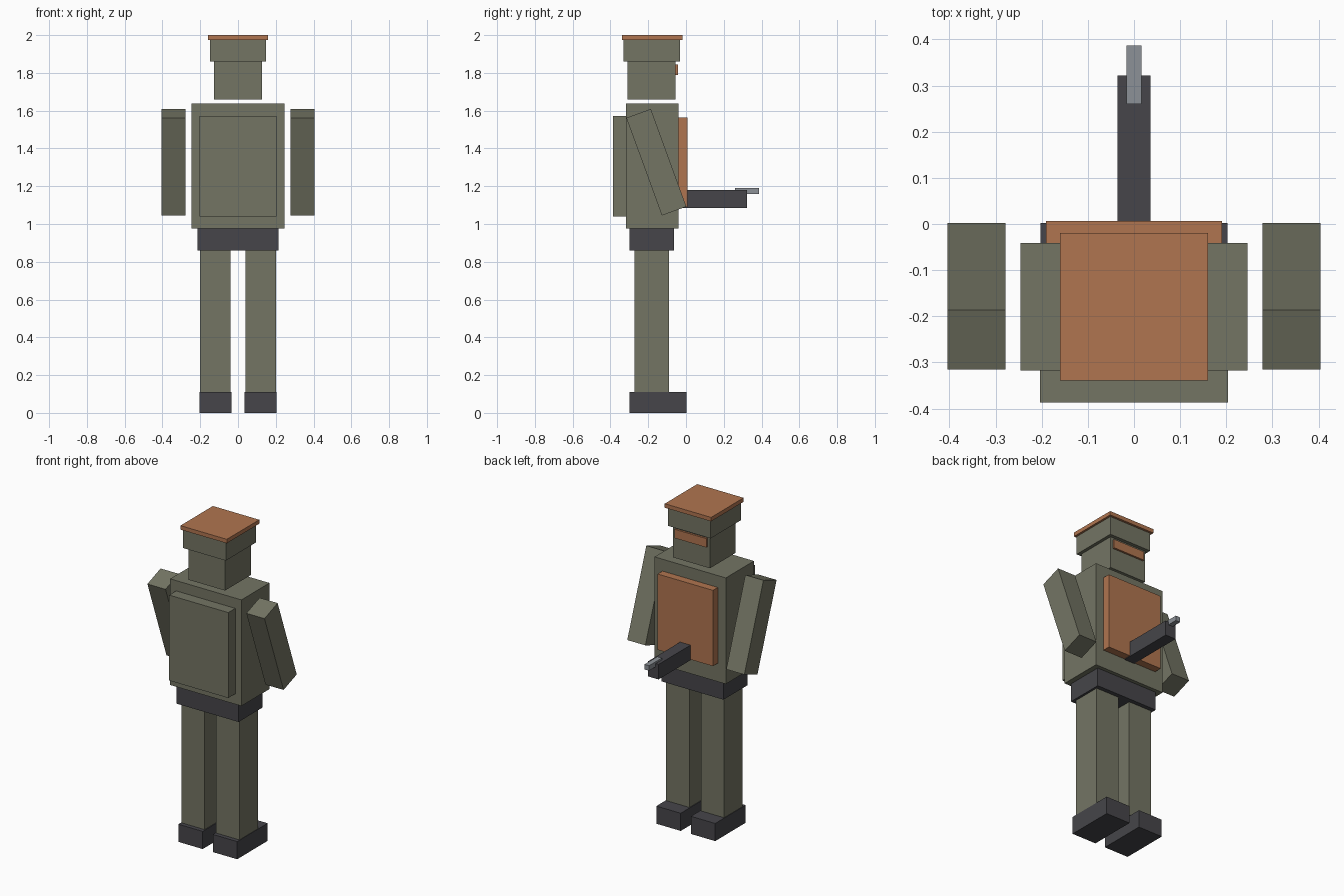
import bpy
import bmesh
import math
from mathutils import Matrix

if "Cube" in bpy.data.objects:
    bpy.data.objects.remove(bpy.data.objects["Cube"])


def material(name, rgb):
    m = bpy.data.materials.new(name)
    m.diffuse_color = (*rgb, 1.0)
    m.use_nodes = True
    m.node_tree.nodes["Principled BSDF"].inputs["Base Color"].default_value = m.diffuse_color
    return m


OLIVE = material("olive", (0.174, 0.178, 0.127))
ORANGE = material("orange brown", (0.434, 0.178, 0.080))
DARK = material("charcoal", (0.061, 0.060, 0.068))
GREY = material("steel grey", (0.262, 0.283, 0.309))


def box(name, xr, yr, zr, mat, tilt=0.0):
    """Box from axis ranges, optionally tilted about the x axis through its centre."""
    lo, hi = zip(xr, yr, zr)
    centre = [(a + b) / 2 for a, b in zip(lo, hi)]
    size = [b - a for a, b in zip(lo, hi)]
    mat4 = (Matrix.Translation(centre)
            @ Matrix.Rotation(math.radians(tilt), 4, 'X')
            @ Matrix.Diagonal((*size, 1.0)))
    bm = bmesh.new()
    bmesh.ops.create_cube(bm, size=1.0, matrix=mat4)
    mesh = bpy.data.meshes.new(name)
    bm.to_mesh(mesh)
    bm.free()
    mesh.materials.append(mat)
    obj = bpy.data.objects.new(name, mesh)
    bpy.context.collection.objects.link(obj)
    return obj


def centred(name, half, yr, zr, mat):
    return box(name, (-half, half), yr, zr, mat)


def pair(name, x0, x1, yr, zr, mat, tilt=0.0):
    box(name + "_right", (x0, x1), yr, zr, mat, tilt)
    box(name + "_left", (-x1, -x0), yr, zr, mat, tilt)


# Legs, boots and tilted arms
pair("boot", 0.035, 0.203, (-0.298, 0.002), (0.0, 0.11), DARK)
pair("leg", 0.04, 0.20, (-0.272, -0.09), (0.11, 0.86), OLIVE)
pair("arm", 0.279, 0.404, (-0.226, -0.088), (1.052, 1.602), OLIVE, tilt=20)

# Body
centred("belt", 0.214, (-0.30, -0.064), (0.86, 0.975), DARK)
centred("torso", 0.246, (-0.318, -0.041), (0.975, 1.637), OLIVE)
centred("front_pack", 0.204, (-0.387, -0.318), (1.04, 1.573), OLIVE)
centred("chest_plate", 0.191, (-0.041, 0.007), (1.09, 1.563), ORANGE)

# Head, face strip and cap
centred("head", 0.127, (-0.309, -0.055), (1.66, 1.86), OLIVE)
centred("face_strip", 0.11, (-0.055, -0.043), (1.79, 1.845), ORANGE)
centred("cap_band", 0.147, (-0.33, -0.033), (1.86, 1.975), OLIVE)
centred("cap_top", 0.16, (-0.339, -0.019), (1.975, 2.0), ORANGE)

# Held tool with a thin steel tip
centred("tool_body", 0.036, (-0.041, 0.322), (1.086, 1.18), DARK)
centred("tool_tip", 0.016, (0.26, 0.387), (1.16, 1.191), GREY)
